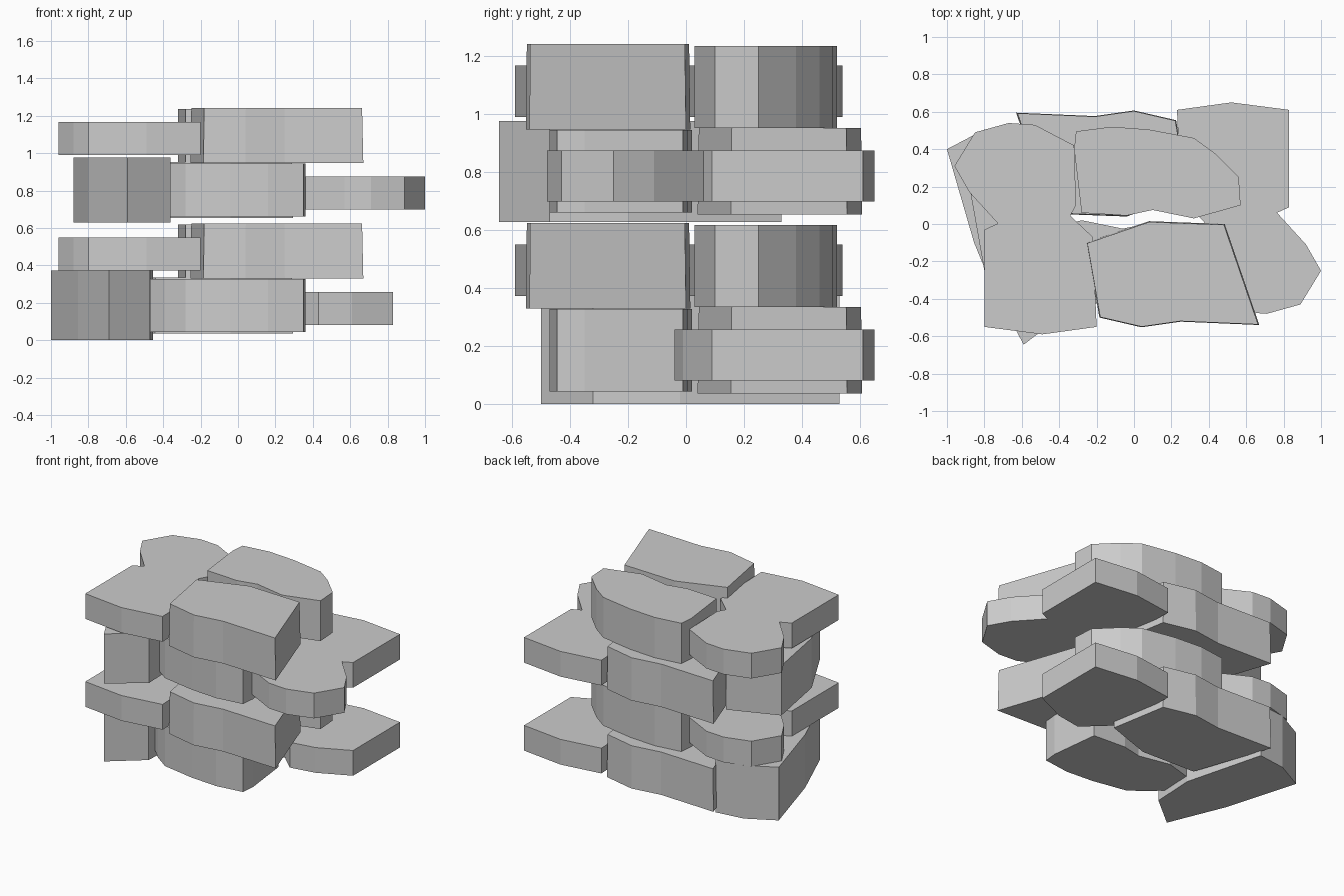
import bpy, bmesh

if "Cube" in bpy.data.objects:
    bpy.data.objects.remove(bpy.data.objects["Cube"])

TIER = 0.617  # height of one repeating tier


def stone(name, outline, z0, z1, taper=1.0):
    """Prism from a plan outline; taper shrinks the top slightly."""
    bm = bmesh.new()
    cx = sum(p[0] for p in outline) / len(outline)
    cy = sum(p[1] for p in outline) / len(outline)
    low = [bm.verts.new((x, y, z0)) for x, y in outline]
    top = [bm.verts.new((cx + (x - cx) * taper, cy + (y - cy) * taper, z1)) for x, y in outline]
    bm.faces.new(low)
    bm.faces.new(top)
    for i in range(len(low)):
        j = (i + 1) % len(low)
        bm.faces.new((low[i], low[j], top[j], top[i]))
    bmesh.ops.recalc_face_normals(bm, faces=bm.faces)
    mesh = bpy.data.meshes.new(name)
    bm.to_mesh(mesh)
    bm.free()
    ob = bpy.data.objects.new(name, mesh)
    bpy.context.collection.objects.link(ob)


def turned(outline, dx, dy):
    """Same stone turned half a circle and shifted."""
    return [(dx - x, dy - y) for x, y in outline]


# Plan outlines
wedge = [(-.255, -.1), (-.185, -.5), (.04, -.552), (.25, -.522), (.67, -.54), (.485, 0), (.08, .015)]
rounded = [(-.32, .4), (-.28, .06), (-.04, .045), (.1, .075), (.32, .03), (.57, .1),
           (.56, .25), (.43, .38), (.32, .46), (.08, .505), (-.12, .52), (-.31, .495)]
square_slab = [(-.8, -.55), (-.49, -.59), (-.2, -.55), (-.22, -.07), (-.4, .1), (-.58, .07), (-.8, -.03)]
round_slab = [(-.96, .31), (-.88, .17), (-.725, 0), (-.34, .045), (-.31, .1), (-.32, .42),
              (-.53, .53), (-.67, .54), (-.85, .49)]
lower_block = [(-1, .4), (-.855, -.1), (-.69, -.5), (-.47, -.32), (-.455, -.02), (-.6, .53), (-.8, .505)]
upper_block = [(-.88, .2), (-.80, -.25), (-.59, -.645), (-.36, -.47), (-.37, -.2), (-.54, .33)]

# Stones repeated in both tiers
for tier, label in enumerate(("lower", "upper")):
    z = tier * TIER
    stone(label + "_front_wedge_stone", wedge, z + .33, z + .625, .987)
    stone(label + "_back_rounded_stone", rounded, z + .335, z + .618)
    stone(label + "_front_rounded_stone", turned(rounded, .04, .05), z + .043, z + .328)
    stone(label + "_back_wedge_stone", turned(wedge, .04, .055), z + .036, z + .335, .987)
    stone(label + "_left_square_slab", square_slab, z + .373, z + .55)
    stone(label + "_left_round_slab", round_slab, z + .373, z + .55)
    stone(label + "_right_square_slab", turned(square_slab, .03, .06), z + .081, z + .258)

# Single stones
stone("right_round_slab", turned(round_slab, .04, .06), TIER + .081, TIER + .258)
stone("lower_left_block", lower_block, 0, .373)
stone("upper_left_block", upper_block, .628, .977)
